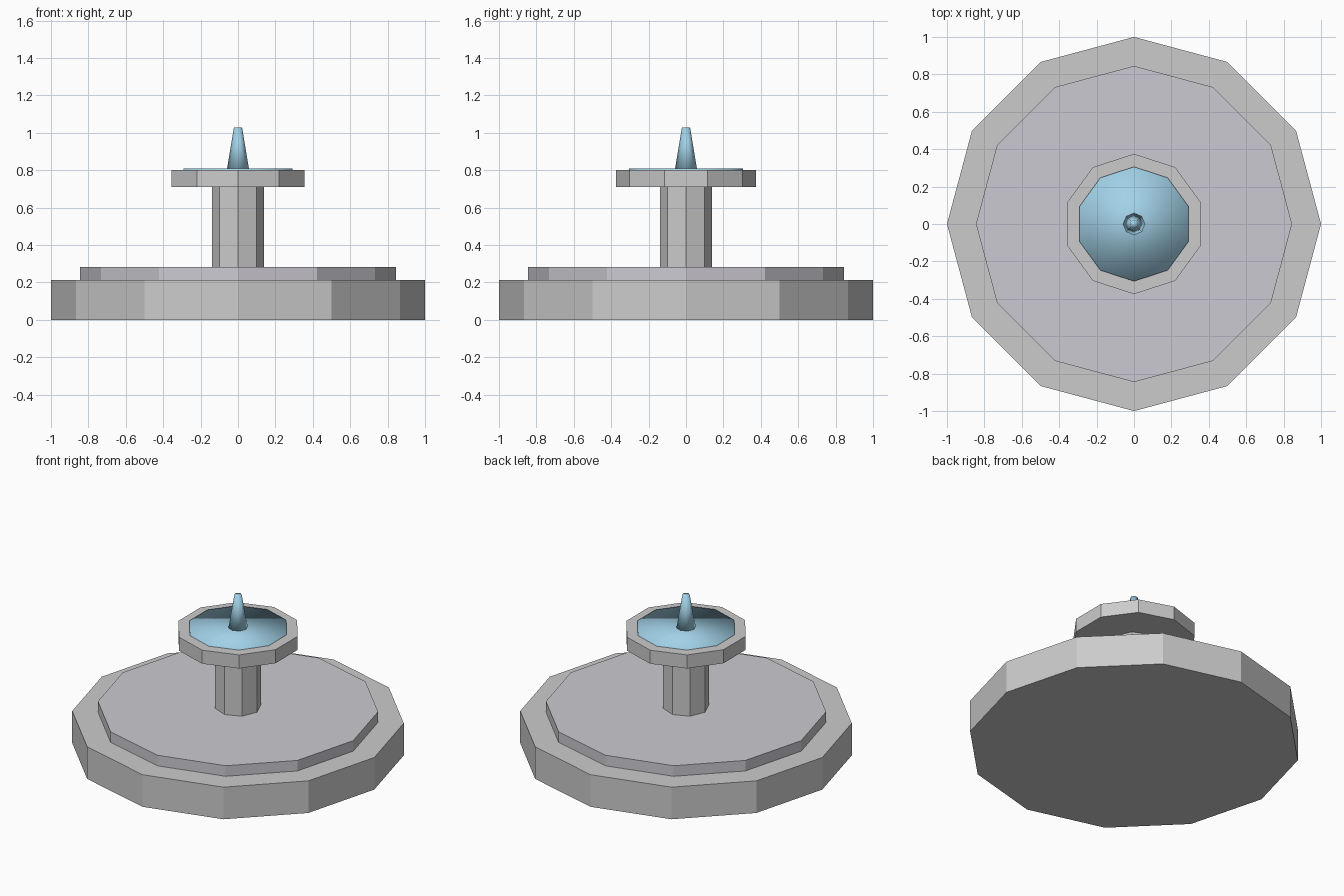
import bpy

if "Cube" in bpy.data.objects:
    bpy.data.objects.remove(bpy.data.objects["Cube"])


def material(name, rgb):
    mat = bpy.data.materials.new(name)
    mat.diffuse_color = (*rgb, 1)
    mat.use_nodes = True
    mat.node_tree.nodes["Principled BSDF"].inputs["Base Color"].default_value = mat.diffuse_color
    return mat


def tier(name, sides, r_bottom, r_top, z0, z1, mat=None, smooth=False):
    """Upright prism or tapered prism between two heights."""
    bpy.ops.mesh.primitive_cone_add(vertices=sides, radius1=r_bottom, radius2=r_top,
                                    depth=z1 - z0, location=(0, 0, (z0 + z1) / 2))
    obj = bpy.context.object
    obj.name = name
    if mat:
        obj.data.materials.append(mat)
    if smooth:
        bpy.ops.object.shade_smooth()
    return obj


stone = material("pool_stone", (0.6, 0.59, 0.64))
water = material("water", (0.36, 0.64, 0.80))

# Stepped basin
tier("basin", 12, 1.0, 1.0, 0.0, 0.213)
tier("basin_step", 12, 0.845, 0.845, 0.18, 0.283, stone)

# Column and upper bowl
tier("column", 8, 0.14, 0.14, 0.25, 0.72)
tier("bowl", 10, 0.375, 0.375, 0.71, 0.80)

# Water surface and jet
tier("bowl_water", 10, 0.306, 0.306, 0.77, 0.81, water, smooth=True)
tier("water_jet", 8, 0.06, 0.022, 0.80, 1.027, water, smooth=True)
